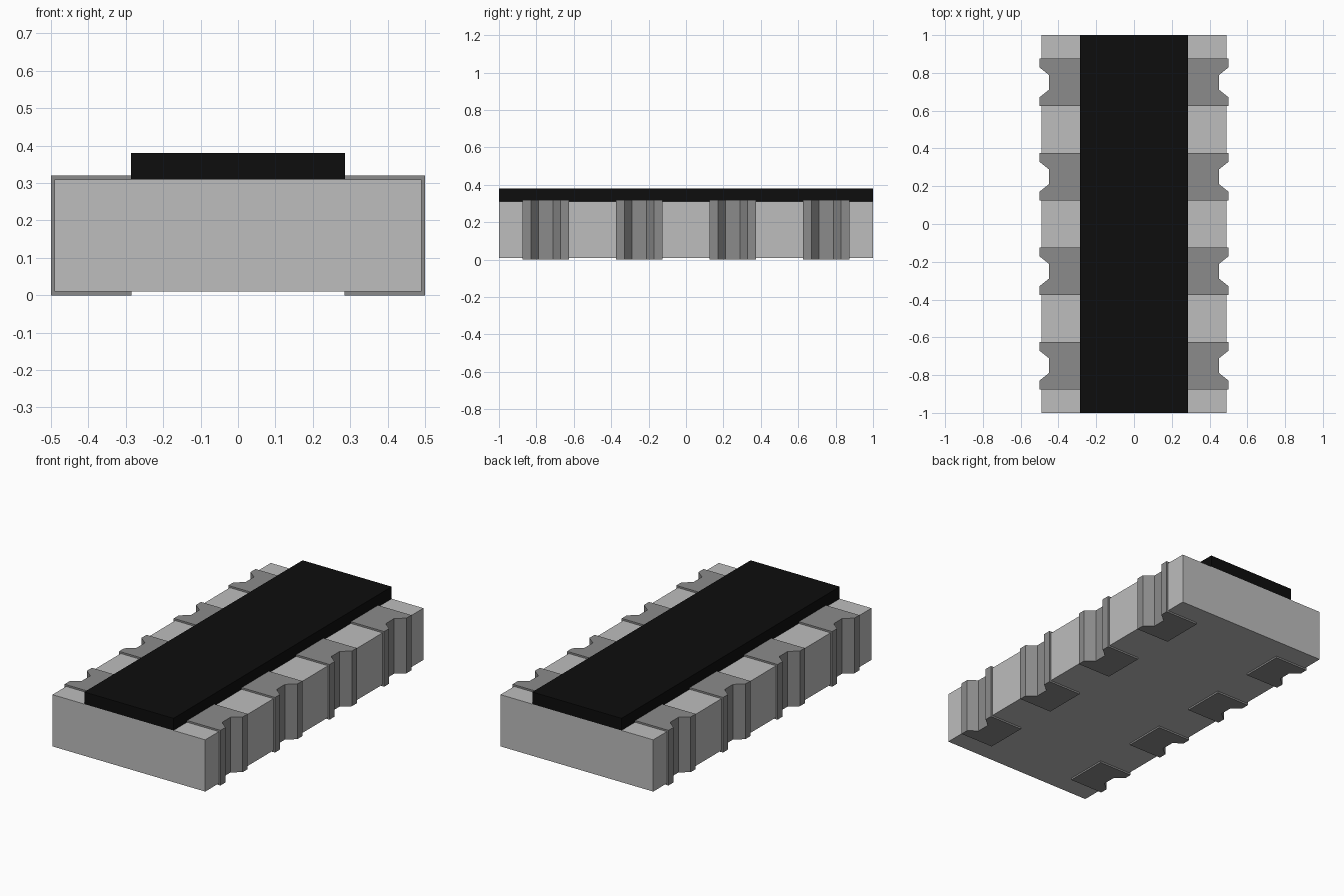
import bpy
import bmesh

cube = bpy.data.objects.get("Cube")
if cube:
    bpy.data.objects.remove(cube, do_unlink=True)


def material(name, value):
    mat = bpy.data.materials.new(name)
    mat.use_nodes = True
    colour = (value, value, value, 1)
    mat.diffuse_color = colour
    mat.node_tree.nodes["Principled BSDF"].inputs["Base Color"].default_value = colour
    return mat


def prism(name, outline, z0, z1, mat):
    """Extrude a flat outline from z0 up to z1."""
    bm = bmesh.new()
    base = bm.faces.new([bm.verts.new((x, y, z0)) for x, y in outline])
    top = bmesh.ops.extrude_face_region(bm, geom=[base])["geom"]
    bmesh.ops.translate(bm, vec=(0, 0, z1 - z0),
                        verts=[v for v in top if isinstance(v, bmesh.types.BMVert)])
    bmesh.ops.recalc_face_normals(bm, faces=bm.faces)
    mesh = bpy.data.meshes.new(name)
    bm.to_mesh(mesh)
    bm.free()
    mesh.materials.append(mat)
    obj = bpy.data.objects.new(name, mesh)
    bpy.context.collection.objects.link(obj)
    return obj


def notch(y, x_out, x_in, half_out, half_in):
    """Tapered recess in a side wall, listed with rising y."""
    return [(x_out, y - half_out), (x_in, y - half_in),
            (x_in, y + half_in), (x_out, y + half_out)]


ceramic = material("light grey ceramic", 0.509)
metal = material("dull grey metal", 0.258)
black = material("black coating", 0.004)

CENTRES = (-0.75, -0.25, 0.25, 0.75)
STRIP = 0.285      # half width of the top coating
PAD = 0.125        # half length of each terminal

# Ceramic body with recesses behind the terminals
right_edge = [(0.49, -1)]
for y in CENTRES:
    right_edge += notch(y, 0.49, 0.44, 0.082, 0.045)
right_edge.append((0.49, 1))
left_edge = [(-x, y) for x, y in reversed(right_edge)]
prism("ceramic_body", right_edge + left_edge, 0.01, 0.31, ceramic)

# Wrap-around terminals, four on each side
for side, sign in (("left", 1), ("right", -1)):
    for i, y in enumerate(CENTRES, 1):
        outline = ([(STRIP, y - PAD), (0.5, y - PAD)]
                   + notch(y, 0.5, 0.45, 0.079, 0.039)
                   + [(0.5, y + PAD), (STRIP, y + PAD)])
        prism(f"{side}_terminal_{i}", [(sign * px, py) for px, py in outline],
              0, 0.32, metal)

# Coating strip along the top
w = STRIP + 0.001
prism("top_coating", [(-w, -1), (w, -1), (w, 1), (-w, 1)], 0.31, 0.38, black)
